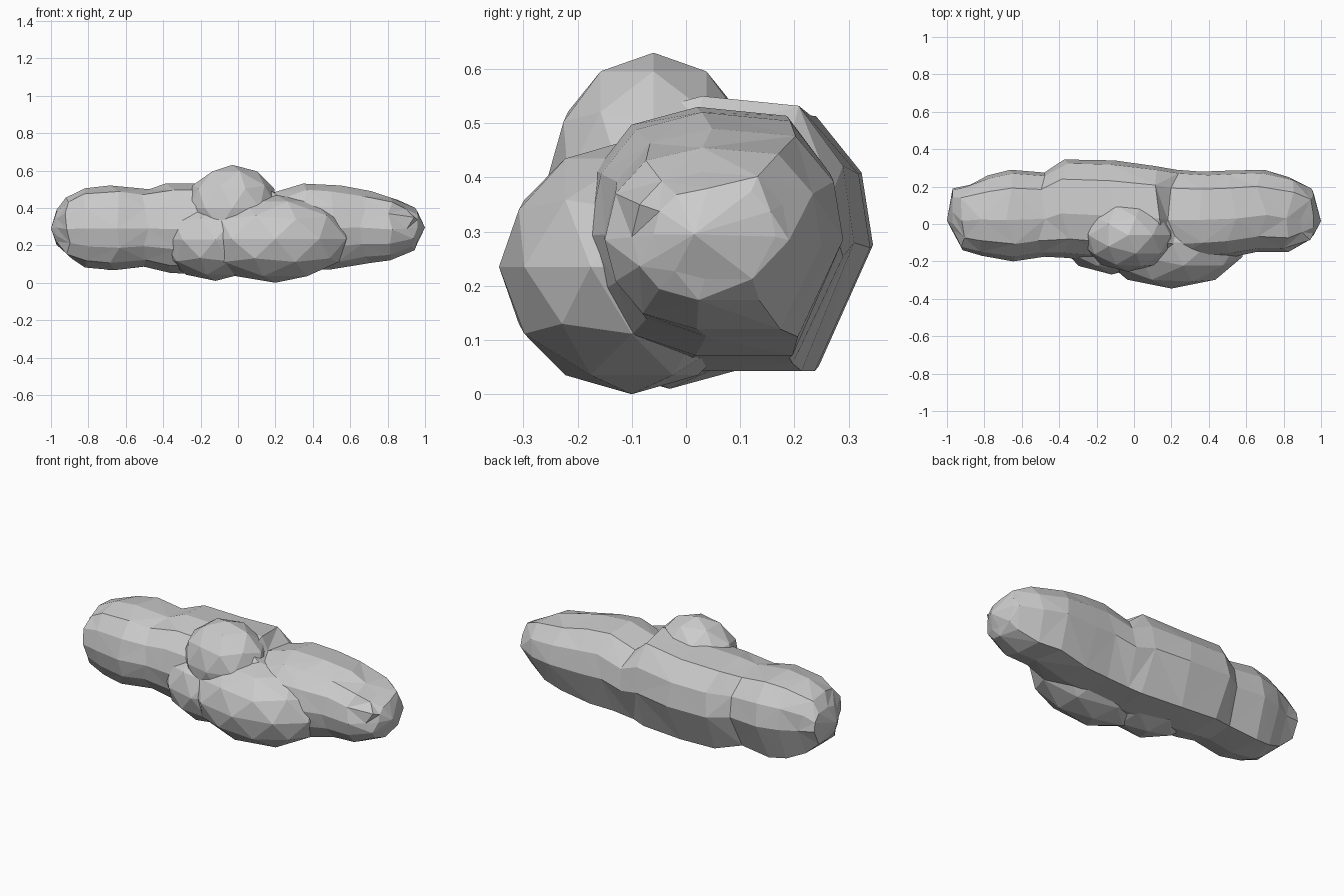
import bpy, bmesh, random
from mathutils import Vector

if "Cube" in bpy.data.objects:
    bpy.data.objects.remove(bpy.data.objects["Cube"])

random.seed(4)
grey = bpy.data.materials.new("light_grey")
grey.diffuse_color = (0.6, 0.6, 0.6, 1)
grey.use_nodes = True
grey.node_tree.nodes["Principled BSDF"].inputs["Base Color"].default_value = grey.diffuse_color


def finish(bm, name):
    """Triangulate, orient and flat shade one part."""
    bmesh.ops.recalc_face_normals(bm, faces=bm.faces)
    mesh = bpy.data.meshes.new(name)
    bm.to_mesh(mesh)
    bm.free()
    mesh.materials.append(grey)
    bpy.context.collection.objects.link(bpy.data.objects.new(name, mesh))


# Cross-section in unit y, z: rounded front, broad facets at the back
section = [(-1, 0), (-.9, .5), (-.62, .86), (-.1, 1), (.6, .93), (.92, .5),
           (1, -.05), (.62, -.97), (-.15, -.97), (-.65, -.8), (-.9, -.45)]

# Stations along the long body: x, front y, back y, bottom z, top z
stations = [
    (-.97, -.04, .19, .20, .39), (-.90, -.14, .21, .12, .455),
    (-.80, -.17, .26, .075, .505), (-.66, -.20, .29, .06, .52),
    (-.50, -.175, .275, .08, .50), (-.36, -.18, .345, .045, .53),
    (-.12, -.20, .34, .035, .53), (.13, -.20, .31, .035, .55),
    (.21, -.20, .29, .05, .48), (.37, -.19, .28, .06, .53),
    (.52, -.18, .285, .065, .52), (.68, -.15, .29, .10, .49),
    (.83, -.15, .25, .115, .455), (.92, -.10, .19, .17, .41),
    (.96, -.06, .165, .21, .38)]


def body():
    bm = bmesh.new()
    rings = []
    for i, (x, y0, y1, z0, z1) in enumerate(stations):
        inner = 0 < i < len(stations) - 1
        rings.append([bm.verts.new((x + (random.uniform(-.03, .03) if inner else 0),
                                    (y0 + y1) / 2 + u * (y1 - y0) / 2,
                                    (z0 + z1) / 2 + v * (z1 - z0) / 2))
                      for u, v in section])
    n = len(section)
    for r, (a, b) in enumerate(zip(rings, rings[1:])):
        for i in range(n):
            j = (i + 1) % n
            if (i + r) % 2:
                tris = (a[i], a[j], b[j]), (a[i], b[j], b[i])
            else:
                tris = (a[i], a[j], b[i]), (a[j], b[j], b[i])
            for t in tris:
                bm.faces.new(t)
    # Blunt pointed ends
    for ring, tip in ((rings[0], (-1, .02, .29)), (rings[-1], (1, .015, .295))):
        apex = bm.verts.new(tip)
        for i in range(n):
            bm.faces.new((ring[i], ring[(i + 1) % n], apex))
    finish(bm, "long_body")


def puff(name, centre, radii):
    bm = bmesh.new()
    bmesh.ops.create_icosphere(bm, subdivisions=2, radius=1)
    for v in bm.verts:
        v.co = Vector(centre) + Vector([c * r for c, r in zip(v.co, radii)])
    finish(bm, name)


body()
# Rounded lobes swelling out of the middle
puff("top_puff", (-.03, -.06, .40), (.25, .195, .23))
puff("front_puff", (.20, -.10, .235), (.40, .245, .235))
puff("lower_puff", (-.12, -.03, .23), (.30, .24, .22))
